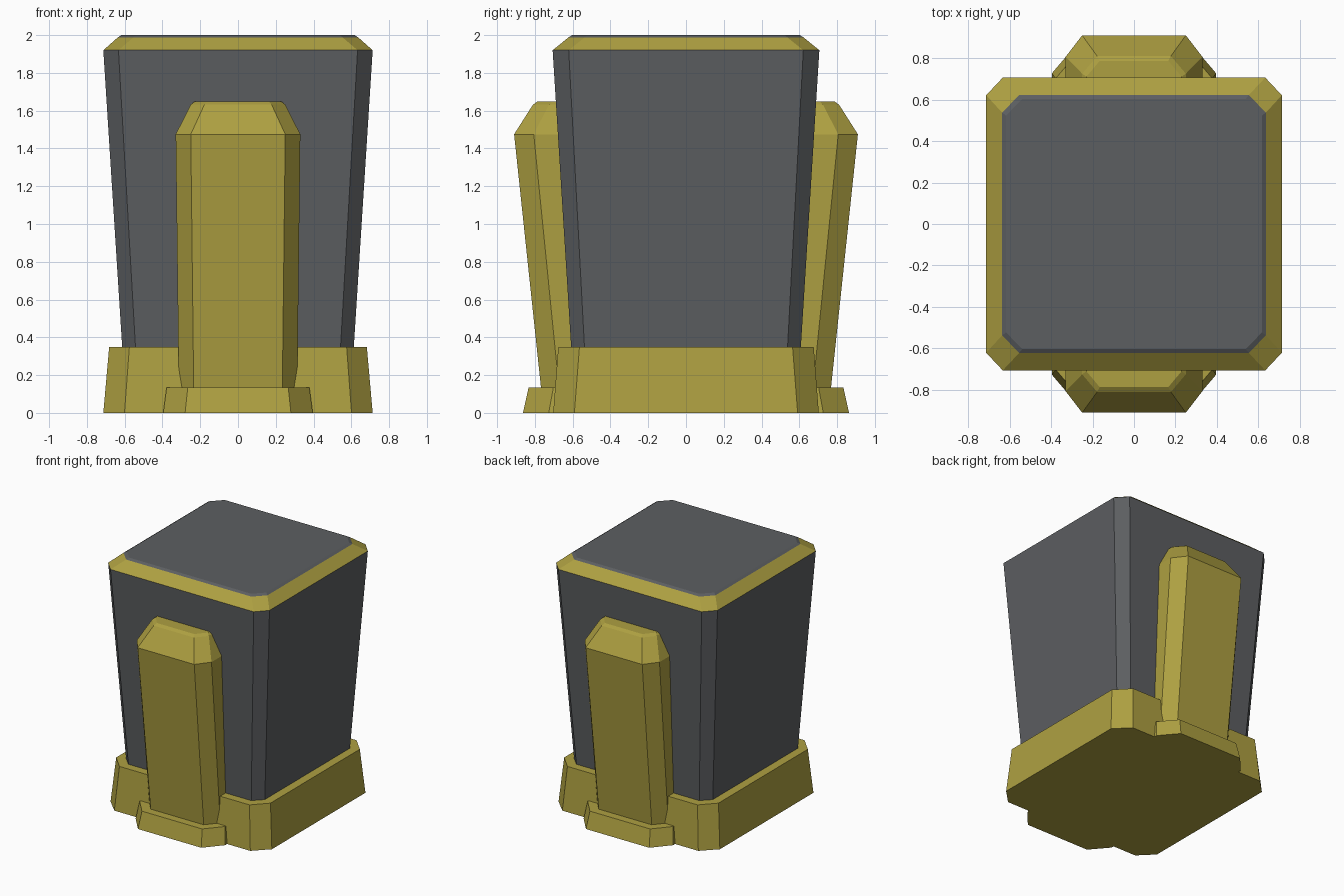
import bpy, bmesh

cube = bpy.data.objects.get("Cube")
if cube:
    bpy.data.objects.remove(cube, do_unlink=True)


def make_material(name, rgb):
    mat = bpy.data.materials.new(name)
    mat.use_nodes = True
    mat.diffuse_color = (*rgb, 1)
    bsdf = next(n for n in mat.node_tree.nodes if n.type == 'BSDF_PRINCIPLED')
    bsdf.inputs["Base Color"].default_value = (*rgb, 1)
    return mat


gold = make_material("dull gold", (0.42, 0.35, 0.053))
grey = make_material("slate grey", (0.107, 0.113, 0.12))


def octagon(x, y, cx, cy, z):
    """Rectangle of half size x, y with cut corners."""
    return [(x, -y + cy, z), (x, y - cy, z), (x - cx, y, z), (-x + cx, y, z),
            (-x, y - cy, z), (-x, -y + cy, z), (-x + cx, -y, z), (x - cx, -y, z)]


def buttress_ring(half, flat, front, shoulder, z, back=0.45):
    """Cross-section of a front buttress with chamfered outer corners."""
    return [(half, -shoulder, z), (half, -back, z), (-half, -back, z),
            (-half, -shoulder, z), (-flat, -front, z), (flat, -front, z)]


def loft(name, rings, mats, band_mats=None, turned=False):
    """Skin a stack of rings, capped at both ends; one material per band."""
    bm = bmesh.new()
    sign = -1 if turned else 1
    levels = [[bm.verts.new((sign * x, sign * y, z)) for x, y, z in r] for r in rings]
    bm.faces.new(levels[0][::-1])
    n = len(levels[0])
    for band, (lo, hi) in enumerate(zip(levels, levels[1:])):
        for i in range(n):
            j = (i + 1) % n
            face = bm.faces.new((lo[i], lo[j], hi[j], hi[i]))
            face.material_index = band_mats[band] if band_mats else 0
    top = bm.faces.new(levels[-1])
    top.material_index = band_mats[-1] if band_mats else 0
    bmesh.ops.recalc_face_normals(bm, faces=bm.faces)
    mesh = bpy.data.meshes.new(name)
    bm.to_mesh(mesh)
    bm.free()
    for m in mats:
        mesh.materials.append(m)
    obj = bpy.data.objects.new(name, mesh)
    bpy.context.collection.objects.link(obj)
    return obj


# Flared body with a gold bevelled rim and a grey lid
loft("body", [octagon(0.61, 0.605, 0.07, 0.07, 0.3),
              octagon(0.713, 0.706, 0.08, 0.085, 1.92),
              octagon(0.636, 0.622, 0.082, 0.085, 1.988),
              octagon(0.617, 0.603, 0.078, 0.08, 2.0)],
     [grey, gold], [0, 1, 0])

# Plinth
loft("base", [octagon(0.713, 0.703, 0.112, 0.112, 0),
              octagon(0.682, 0.676, 0.107, 0.112, 0.35)], [gold])

# Leaning buttress and its foot on the front and back
for side, turned in (("front", False), ("back", True)):
    loft(side + "_foot", [buttress_ring(0.396, 0.28, 0.863, 0.727, 0),
                          buttress_ring(0.378, 0.266, 0.833, 0.702, 0.135)],
         [gold], turned=turned)
    loft(side + "_buttress", [buttress_ring(0.313, 0.234, 0.762, 0.667, 0.08),
                              buttress_ring(0.33, 0.25, 0.91, 0.806, 1.475),
                              buttress_ring(0.25, 0.178, 0.81, 0.725, 1.632),
                              buttress_ring(0.23, 0.165, 0.787, 0.71, 1.648)],
         [gold], turned=turned)
